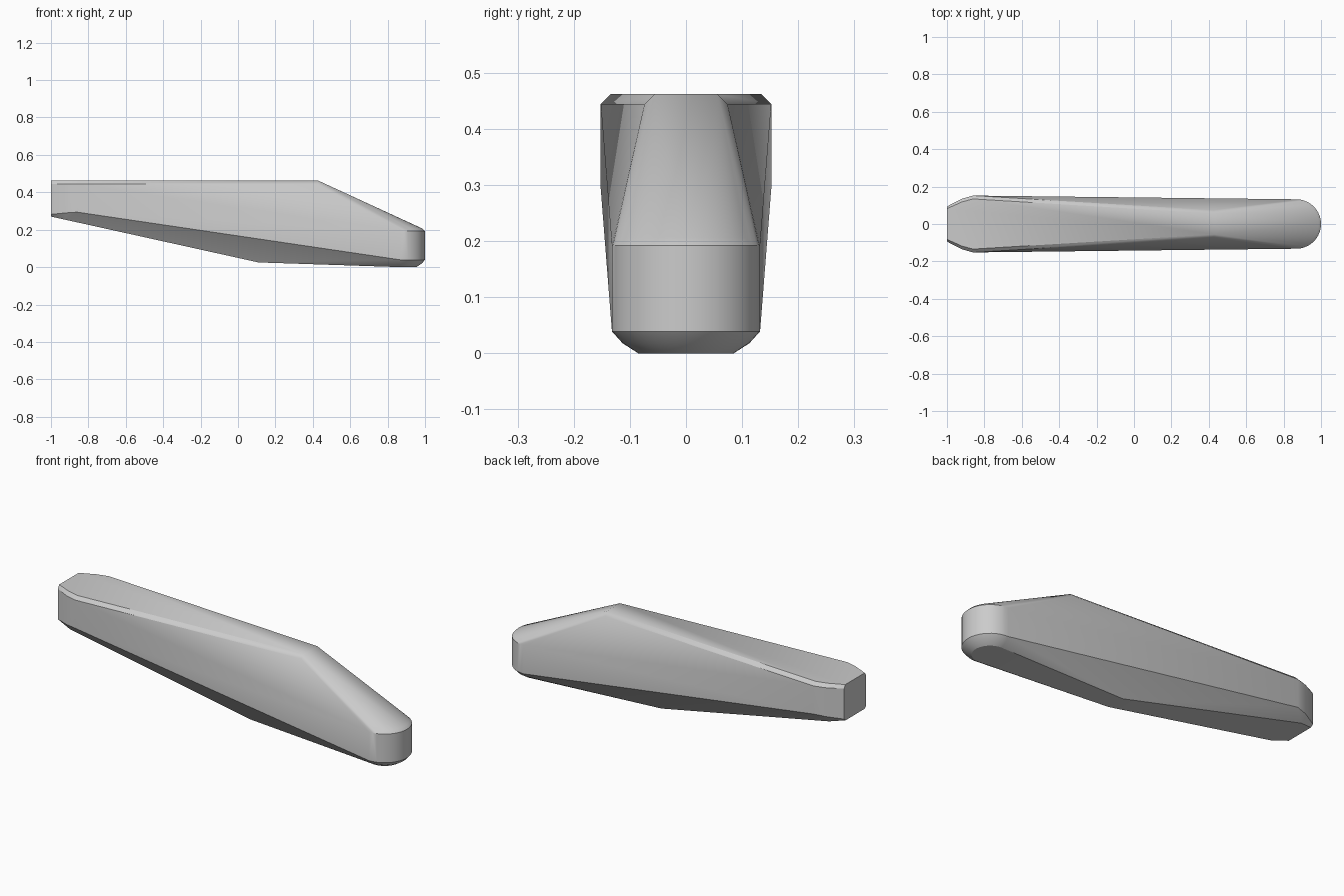
import bpy, bmesh, math

cube = bpy.data.objects.get("Cube")
if cube:
    bpy.data.objects.remove(cube)

grey = bpy.data.materials.new("plain grey")
grey.use_nodes = True
colour = (0.6, 0.6, 0.6, 1)
grey.diffuse_color = colour
grey.node_tree.nodes["Principled BSDF"].inputs["Base Color"].default_value = colour

NOSE_X = 0.868
SEGMENTS = 20


def mirrored(points):
    return [(x, s * y, z) for x, y, z in points for s in (1, -1)]


def half_ring(radius, z):
    """Rounded nose outline at one height."""
    angles = [math.pi * (i / SEGMENTS - 0.5) for i in range(SEGMENTS + 1)]
    return [(NOSE_X + radius * math.cos(a), radius * math.sin(a), z) for a in angles]


def belly(x):
    """Height of the sloping underside behind the knee."""
    return 0.025 + 0.221 * (0.11 - x)


# Chamfered tail, then the top ridge end and the underside knee
points = mirrored([
    (-1, 0.082, 0.462), (-0.92, 0.118, 0.462), (-0.86, 0.134, 0.462),
    (-1, 0.094, 0.444), (-0.92, 0.135, 0.444), (-0.86, 0.152, 0.444),
    (-1, 0.094, 0.282), (-0.92, 0.135, 0.29), (-0.86, 0.152, 0.294),
    (-1, 0.08, belly(-1)), (-0.92, 0.105, belly(-0.92)),
    (0.43, 0.056, 0.462), (0.425, 0.074, 0.444),
    (0.11, 0.05, belly(0.11)),
])

# Rounded nose with bevelled rims
for radius, z in ((0.118, 0.206), (0.132, 0.192), (0.132, 0.039),
                  (0.113, 0.018), (0.085, 0.0)):
    points += half_ring(radius, z)

# Stretch one convex skin over the outline
bm = bmesh.new()
for p in points:
    bm.verts.new(p)
hull = bmesh.ops.convex_hull(bm, input=bm.verts[:])
loose = [v for v in bm.verts if not v.link_faces]
bmesh.ops.delete(bm, geom=loose, context='VERTS')
bmesh.ops.dissolve_limit(bm, angle_limit=math.radians(0.5),
                         verts=bm.verts[:], edges=bm.edges[:])
bmesh.ops.recalc_face_normals(bm, faces=bm.faces[:])
mesh = bpy.data.meshes.new("tapered_body")
bm.to_mesh(mesh)
bm.free()
mesh.materials.append(grey)

body = bpy.data.objects.new("tapered_body", mesh)
bpy.context.collection.objects.link(body)
bpy.context.view_layer.objects.active = body
body.select_set(True)
bpy.ops.object.shade_smooth_by_angle(angle=math.radians(25))
